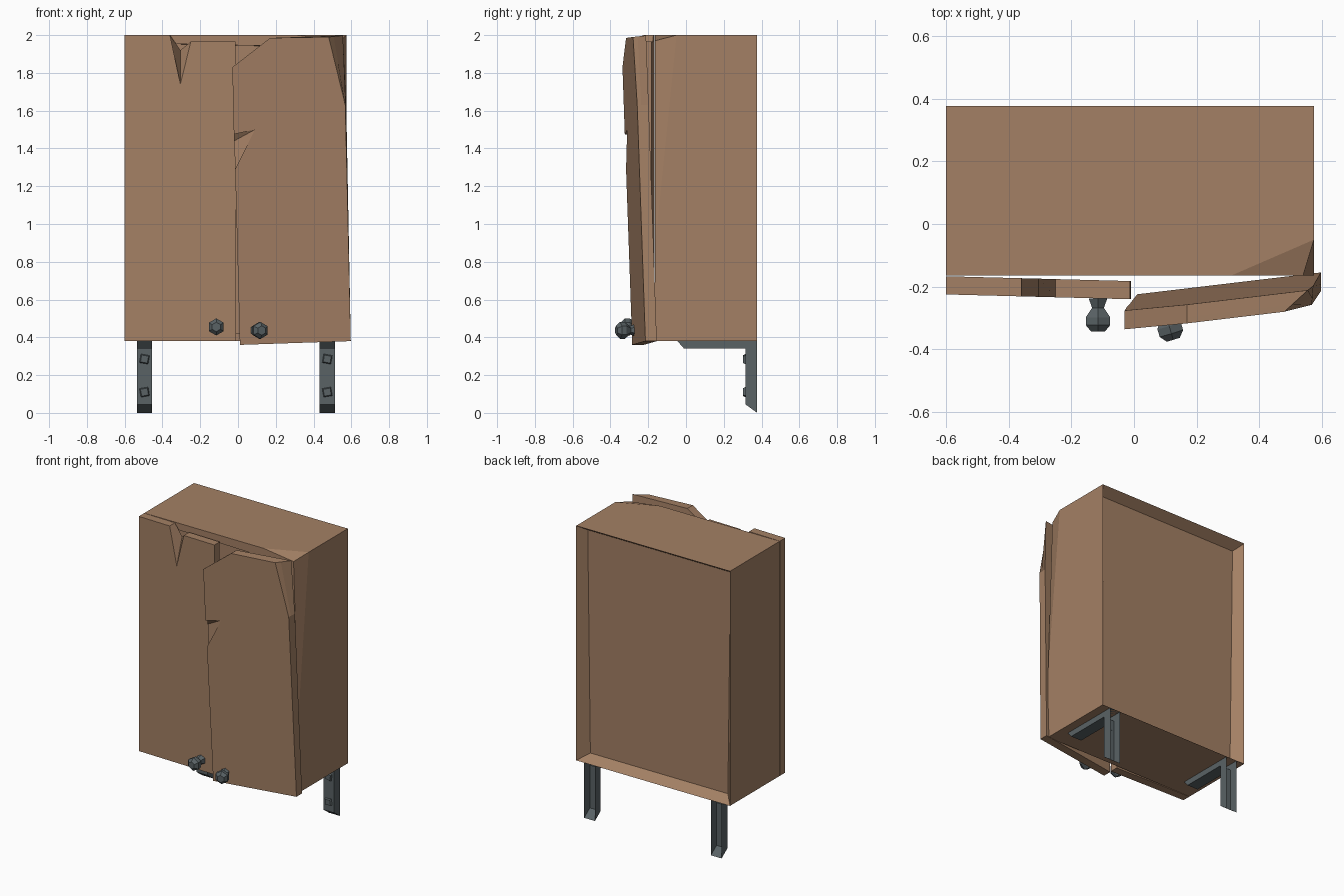
import bpy, bmesh, math
from mathutils import Vector

if "Cube" in bpy.data.objects:
    bpy.data.objects.remove(bpy.data.objects["Cube"])


def material(name, rgb):
    m = bpy.data.materials.new(name)
    m.diffuse_color = (*rgb, 1)
    m.use_nodes = True
    m.node_tree.nodes["Principled BSDF"].inputs["Base Color"].default_value = m.diffuse_color
    return m


WOOD = material("brown wood", (0.37, 0.216, 0.128))
METAL = material("grey metal", (0.1, 0.122, 0.13))


def finish(bm, name, mat):
    bmesh.ops.recalc_face_normals(bm, faces=bm.faces[:])
    me = bpy.data.meshes.new(name)
    bm.to_mesh(me)
    bm.free()
    me.materials.append(mat)
    ob = bpy.data.objects.new(name, me)
    bpy.context.collection.objects.link(ob)
    return ob


def slab(name, rings, mat):
    """Join matching outlines into a solid."""
    bm = bmesh.new()
    rings = [[bm.verts.new(p) for p in r] for r in rings]
    n = len(rings[0])
    for a, b in zip(rings, rings[1:]):
        for i in range(n):
            j = (i + 1) % n
            bm.faces.new((a[i], a[j], b[j], b[i]))
    bm.faces.new(rings[0])
    bm.faces.new(rings[-1])
    bm.normal_update()
    bmesh.ops.triangulate(bm, faces=[f for f in bm.faces if len(f.verts) > 4], ngon_method='EAR_CLIP')
    return finish(bm, name, mat)


def lathe(name, start, axis, profile, sides, spin, mat):
    """Low-poly turned part: profile of (distance, radius) along axis."""
    axis = Vector(axis).normalized()
    u = axis.cross(Vector((0, 0, 1))).normalized()
    v = axis.cross(u)
    rings = []
    for d, r in profile:
        c = Vector(start) + axis * d
        angs = [spin + 2 * math.pi * i / sides for i in range(sides)]
        rings.append([c + u * (r * math.cos(a)) + v * (r * math.sin(a)) for a in angs])
    return slab(name, rings, mat)


# Cabinet body with a crushed top corner, front frame and bevelled back panel
L, R, F, B, Z0, Z1 = -0.6, 0.575, -0.165, 0.377, 0.38, 2.0
bm = bmesh.new()
P = {k: bm.verts.new(c) for k, c in {
    "lf0": (L, F, Z0), "rf0": (R, F, Z0), "rb0": (R, B, Z0), "lb0": (L, B, Z0),
    "lf1": (L, F, Z1), "rb1": (R, B, Z1), "lb1": (L, B, Z1),
    "a": (0.31, F, Z1), "b": (R, -0.05, Z1), "c": (R, F, 0.87), "d": (0.54, F, 1.97)}.items()}
for f in ("lf0 rf0 c d a lf1", "rf0 rb0 rb1 b c", "lf1 a b rb1 lb1", "lf0 lf1 lb1 lb0",
          "lf0 lb0 rb0 rf0", "a d b", "b d c", "lb0 lb1 rb1 rb0"):
    bm.faces.new([P[k] for k in f.split()])
bmesh.ops.recalc_face_normals(bm, faces=bm.faces[:])
front = next(f for f in bm.faces if f.normal.y < -0.99)
back = next(f for f in bm.faces if f.normal.y > 0.99)
bmesh.ops.inset_individual(bm, faces=[front], thickness=0.06)
bmesh.ops.inset_individual(bm, faces=[front], thickness=0.001, depth=-0.04)
bmesh.ops.inset_individual(bm, faces=[back], thickness=0.06, depth=-0.066)
for v in back.verts:  # panel narrows slightly towards the bottom
    if v.co.z < 1:
        v.co.x += math.copysign(0.02, -v.co.x)
finish(bm, "cabinet_body", WOOD)


# Doors: front and back outlines in x, z laid on a slightly tilted plane
def door(name, plane, front_xz, back_xz, thick, dent=None):
    layers = [(front_xz, 0), (back_xz, thick)]
    if dent is not None:  # the dent only reaches part of the thickness
        k = 0.35
        mid = [b if i == dent else (f[0] + (b[0] - f[0]) * k, f[1] + (b[1] - f[1]) * k)
               for i, (f, b) in enumerate(zip(front_xz, back_xz))]
        layers.insert(1, (mid, thick * k))
    slab(name, [[(x, plane(x, z) + t, z) for x, z in o] for o, t in layers], WOOD)


base = [(-0.6, 0.38), (-0.01, 0.38), (-0.012, 1.965), (-0.25, 1.965)]
door("left_door", lambda x, z: -0.225 - (x + 0.6) * 0.026,
     base + [(-0.305, 1.74), (-0.36, 2), (-0.6, 2)],
     base + [(-0.305, 1.92), (-0.36, 2), (-0.6, 2)], 0.058)

low = [(0.01, 0.36), (0.597, 0.38)]
top = [(0.17, 1.985), (-0.03, 1.83), (-0.022, 1.475)]
door("right_door", lambda x, z: -0.215 + (x - 0.595) * 0.12 - (z - 0.38) * 0.032,
     low + [(0.568, 1.63), (0.48, 1.99)] + top + [(0.09, 1.5), (-0.015, 1.29)],
     low + [(0.573, 1.63), (0.555, 1.998)] + top + [(-0.02, 1.44), (-0.015, 1.29)], 0.06, dent=7)

# Six-sided knobs
KNOB = [(0, 0.034), (0.03, 0.022), (0.06, 0.045), (0.085, 0.045), (0.106, 0.025)]
lathe("left_knob", (-0.115, -0.238, 0.455), (0, -1, 0), KNOB, 6, math.pi / 6, METAL)
lathe("right_knob", (0.095, -0.268, 0.438), (0.3, -1, -0.02), KNOB, 6, math.pi / 6, METAL)

# Angle brackets under the cabinet, open at the wall side, with square bolts
for side, cx in (("left", -0.495), ("right", 0.4725)):
    profile = [(0.377, 0.38), (0.377, 0), (0.315, 0.045), (0.315, 0.34), (-0.01, 0.34), (-0.045, 0.38)]
    ob = slab(side + "_bracket", [[(cx + s * 0.041, y, z) for y, z in profile] for s in (-1, 1)], METAL)
    bm = bmesh.new()
    bm.from_mesh(ob.data)
    bmesh.ops.delete(bm, geom=[f for f in bm.faces if f.normal.y > 0.99], context='FACES_ONLY')
    bm.to_mesh(ob.data)
    bm.free()
    for i, z in enumerate((0.285, 0.11)):
        lathe(f"{side}_bolt_{i + 1}", (cx, 0.317, z), (0, -1, 0),
              [(0, 0.034), (0.014, 0.026)], 4, math.radians(35 + 20 * i), METAL)
